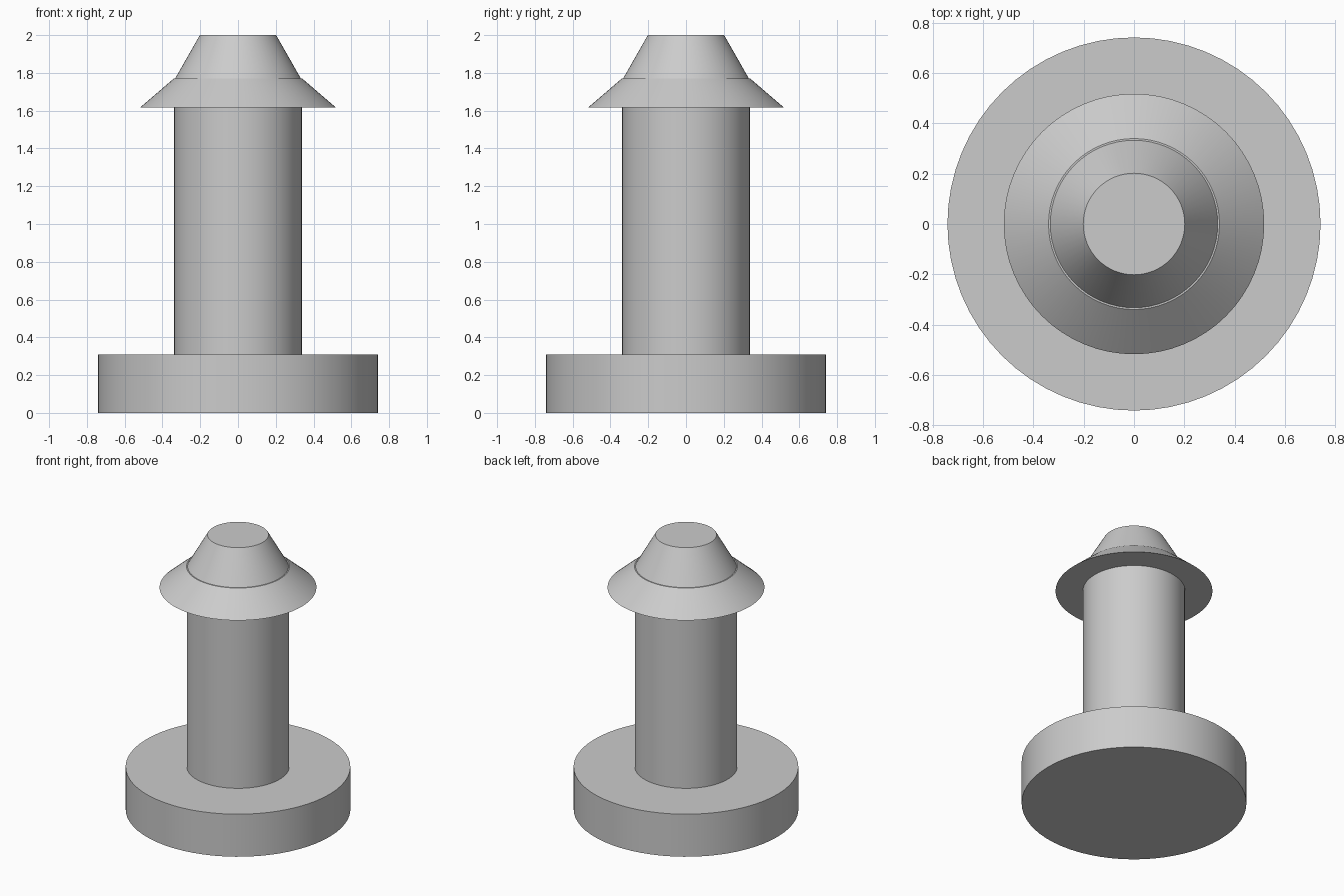
import bpy

SIDES = 64

# Remove the default cube if present
default_cube = bpy.data.objects.get("Cube")
if default_cube:
    bpy.data.objects.remove(default_cube, do_unlink=True)

# Single grey material
grey = bpy.data.materials.new("plain grey")
grey.use_nodes = True
colour = (0.6, 0.6, 0.6, 1)
grey.diffuse_color = colour
grey.node_tree.nodes["Principled BSDF"].inputs["Base Color"].default_value = colour


def round_part(name, r_bottom, r_top, z_bottom, z_top):
    """Closed upright cylinder or truncated cone between two heights."""
    bpy.ops.mesh.primitive_cone_add(
        vertices=SIDES, radius1=r_bottom, radius2=r_top,
        depth=z_top - z_bottom, location=(0, 0, (z_bottom + z_top) / 2))
    part = bpy.context.object
    part.name = name
    part.data.name = name
    part.data.materials.append(grey)
    bpy.ops.object.shade_smooth_by_angle()
    return part


# Wide foot, shaft, flared collar and tapered tip
round_part("base_disc", 0.742, 0.742, 0, 0.31)
round_part("shaft", 0.338, 0.338, 0.31, 1.617)
round_part("flared_collar", 0.518, 0.34, 1.617, 1.77)
round_part("tapered_tip", 0.333, 0.202, 1.77, 2)
